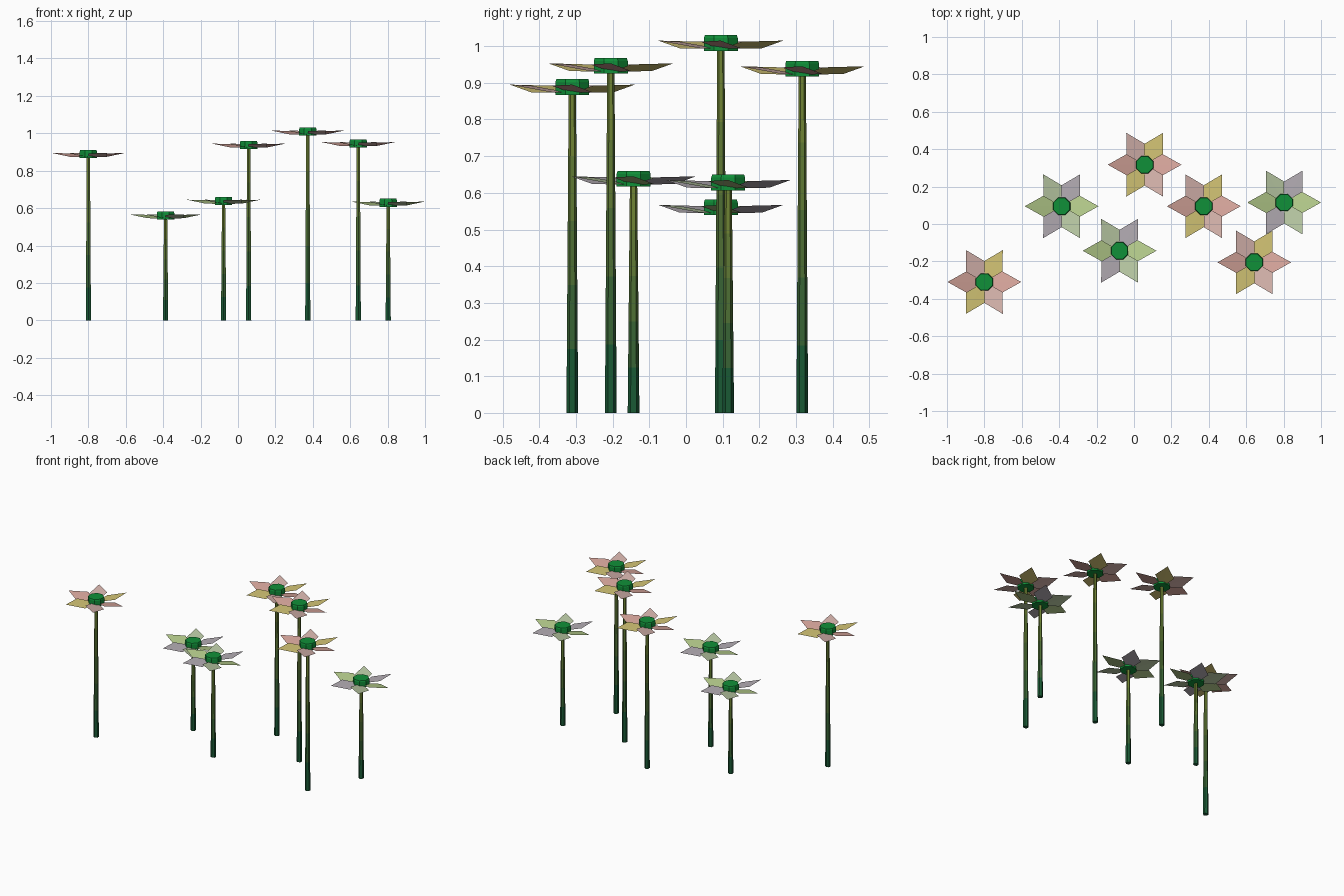
import bpy, math

if "Cube" in bpy.data.objects:
    bpy.data.objects.remove(bpy.data.objects["Cube"])

# x, y, top of the flower head, warm-coloured petals or cool
FLOWERS = [
    (-0.80, -0.31, 0.910, True),
    (-0.387, 0.095, 0.582, False),
    (-0.077, -0.143, 0.660, False),
    (0.057, 0.317, 0.960, True),
    (0.373, 0.095, 1.030, True),
    (0.643, -0.205, 0.968, True),
    (0.803, 0.115, 0.650, False),
]
WARM = [(0.68, 0.38, 0.33), (0.66, 0.56, 0.18), (0.68, 0.46, 0.42)]
COOL = [(0.46, 0.60, 0.26), (0.46, 0.42, 0.46), (0.50, 0.60, 0.38)]


def material(name, rgb):
    m = bpy.data.materials.new(name)
    m.diffuse_color = (*rgb, 1)
    m.use_nodes = True
    m.node_tree.nodes["Principled BSDF"].inputs["Base Color"].default_value = m.diffuse_color
    return m


def make(name, verts, faces, mats, indices):
    mesh = bpy.data.meshes.new(name)
    mesh.from_pydata(verts, [], faces)
    for m in mats:
        mesh.materials.append(m)
    mesh.polygons.foreach_set("material_index", indices)
    ob = bpy.data.objects.new(name, mesh)
    bpy.context.collection.objects.link(ob)
    return ob


def lathe(name, x, y, rings, sides, mats):
    """Stack of polygon rings (radius, z) with closed ends."""
    verts, faces, idx = [], [], []
    for r, z in rings:
        for i in range(sides):
            a = math.tau * (i + 0.5) / sides
            verts.append((x + r * math.cos(a), y + r * math.sin(a), z))
    for k in range(len(rings) - 1):
        for i in range(sides):
            j = (i + 1) % sides
            a, b = k * sides, (k + 1) * sides
            faces.append((a + i, a + j, b + j, b + i))
            idx.append(min(k, len(mats) - 1))
    faces.append(tuple(reversed(range(sides))))
    idx.append(0)
    faces.append(tuple(range(len(verts) - sides, len(verts))))
    idx.append(len(mats) - 1)
    return make(name, verts, faces, mats, idx)


stem_mats = [material(f"stem_{i}", (0.01 + 0.15 * t, 0.10 + 0.13 * t, 0.035))
             for i, t in enumerate((0.0, 0.2, 0.45, 0.7, 1.0))]
core_mat = material("core_green", (0.005, 0.28, 0.04))
warm_mats = [material(f"petal_warm_{i}", c) for i, c in enumerate(WARM)]
cool_mats = [material(f"petal_cool_{i}", c) for i, c in enumerate(COOL)]

for n, (x, y, top, warm) in enumerate(FLOWERS, 1):
    # tapered stem, darker toward the ground
    h = top - 0.038
    lathe(f"stem_{n}", x, y,
          [(0.016 - 0.006 * k / 5, h * k / 5) for k in range(6)], 6, stem_mats)

    # chunky flower centre
    lathe(f"flower_centre_{n}", x, y,
          [(0.050, top - 0.043), (0.050, top - 0.008), (0.047, top)],
          8, [core_mat])

    # six pointed petals in a shallow dish, each twisted like a pinwheel
    verts, faces, idx = [], [], []
    for p in range(6):
        a = p * math.pi / 3
        b = len(verts)
        for r, da, dz in ((0.0, 0, -0.038), (0.112, -30, -0.018),
                          (0.197, 0, -0.015), (0.112, 30, -0.036)):
            t = a + math.radians(da)
            verts.append((x + r * math.cos(t), y + r * math.sin(t), top + dz))
        faces += [(b, b + 1, b + 2), (b, b + 2, b + 3)]
        idx += [p % 3, p % 3]
    make(f"petals_{n}", verts, faces, warm_mats if warm else cool_mats, idx)
